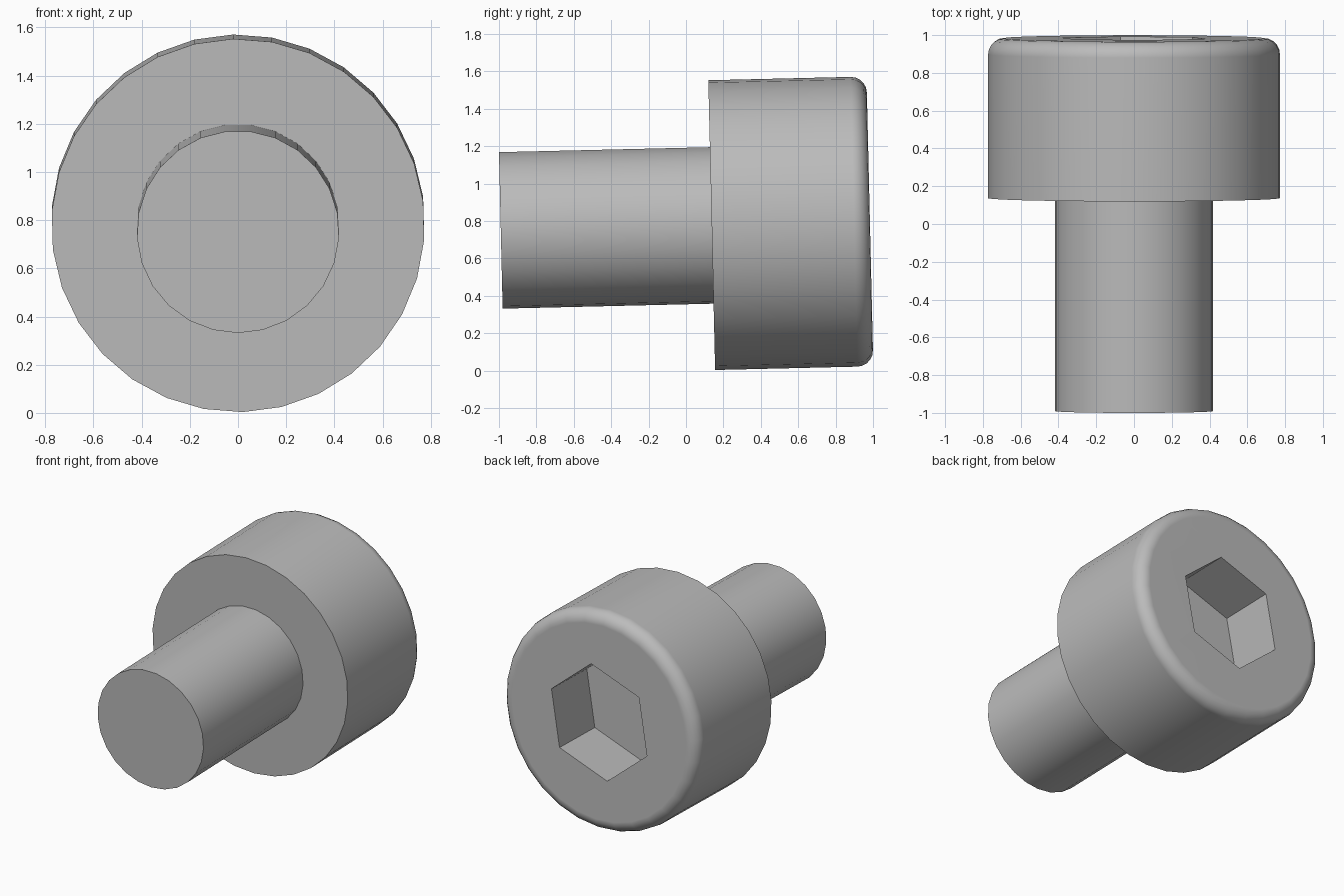
import bpy, bmesh
from math import radians, sin, cos, tau
from mathutils import Matrix

cube = bpy.data.objects.get("Cube")
if cube:
    bpy.data.objects.remove(cube, do_unlink=True)

HEAD_R, HEAD_LEN, ROUND = 0.775, 0.846, 0.085
SHAFT_R, SHAFT_LEN = 0.42, 1.128
SOCKET_R, SOCKET_DEPTH = 0.405, 0.4

steel = bpy.data.materials.new("plain_grey")
steel.use_nodes = True
grey = (0.5, 0.5, 0.5, 1)
steel.diffuse_color = grey
steel.node_tree.nodes["Principled BSDF"].inputs["Base Color"].default_value = grey

# The bolt lies along +y, tilted slightly upward; origin at the head underside
PLACE = Matrix.Translation((0, 0.1375, 0.778)) @ Matrix.Rotation(radians(-88.65), 4, 'X')


def prism(name, radius, sides, start, z0, z1):
    """Closed prism along local z, first corner at the start angle in degrees."""
    bm = bmesh.new()
    angles = [radians(start) + tau * i / sides for i in range(sides)]
    low, high = ([bm.verts.new((radius * cos(a), radius * sin(a), z)) for a in angles]
                 for z in (z0, z1))
    bm.faces.new(low[::-1])
    bm.faces.new(high)
    for i in range(sides):
        j = (i + 1) % sides
        bm.faces.new((low[i], low[j], high[j], high[i]))
    mesh = bpy.data.meshes.new(name)
    bm.to_mesh(mesh)
    bm.free()
    mesh.materials.append(steel)
    obj = bpy.data.objects.new(name, mesh)
    bpy.context.collection.objects.link(obj)
    obj.matrix_world = PLACE
    return obj


def activate(obj):
    bpy.ops.object.select_all(action='DESELECT')
    obj.select_set(True)
    bpy.context.view_layer.objects.active = obj


# Shaft
shaft = prism("shaft", SHAFT_R, 25, 3.6, -SHAFT_LEN, 0)

# Head with a rounded outer rim
head = prism("head", HEAD_R, 30, 4.5, 0, HEAD_LEN)
bm = bmesh.new()
bm.from_mesh(head.data)
rim = [e for e in bm.edges if all(v.co.z > HEAD_LEN / 2 for v in e.verts)]
bmesh.ops.bevel(bm, geom=rim, offset=ROUND, segments=5, profile=0.5, affect='EDGES')
bm.to_mesh(head.data)
bm.free()

# Hexagonal socket cut into the head
cutter = prism("socket_cutter", SOCKET_R, 6, 40, HEAD_LEN - SOCKET_DEPTH, HEAD_LEN + 0.1)
cutter.hide_render = True
cut = head.modifiers.new("socket", 'BOOLEAN')
cut.operation, cut.solver, cut.object = 'DIFFERENCE', 'EXACT', cutter
activate(head)
bpy.ops.object.modifier_apply(modifier=cut.name)
bpy.data.objects.remove(cutter, do_unlink=True)

# Smooth sides, sharp ends and socket walls
for obj in (shaft, head):
    activate(obj)
    bpy.ops.object.shade_smooth_by_angle(angle=radians(30))
    normals = obj.modifiers.new("even_normals", 'WEIGHTED_NORMAL')
    normals.keep_sharp = True
